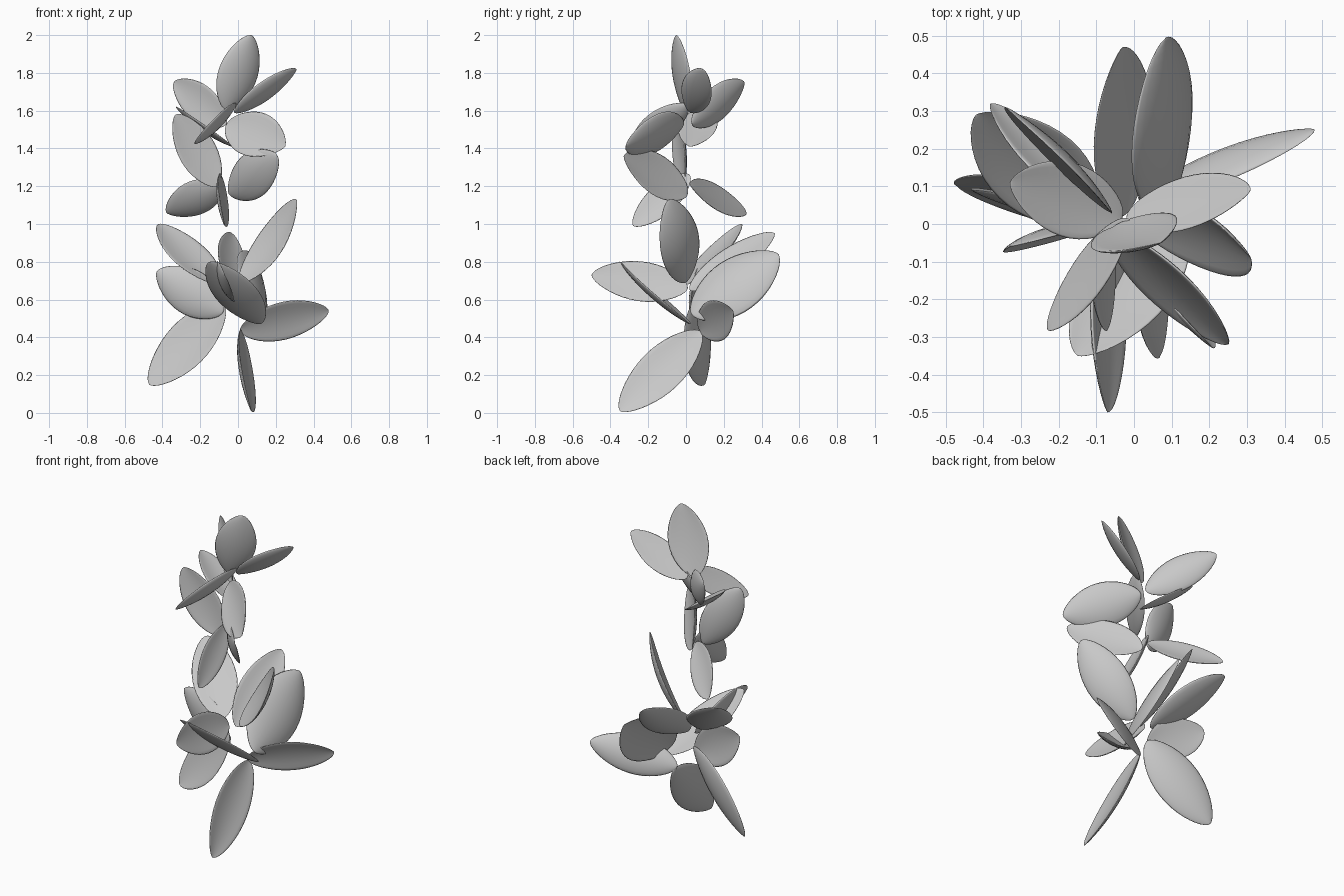
import bpy, bmesh, math
from mathutils import Vector

cube = bpy.data.objects.get("Cube")
if cube:
    bpy.data.objects.remove(cube, do_unlink=True)

# One plain grey for the whole plant
grey = bpy.data.materials.new("plain_grey")
grey.use_nodes = True
colour = (0.58, 0.58, 0.58, 1)
grey.diffuse_color = colour
grey.node_tree.nodes["Principled BSDF"].inputs["Base Color"].default_value = colour

STATIONS = 20
AROUND = 20


def leaf(name, base, tip, facing, width, bow=0.14):
    """Fleshy pointed leaf: a lens section swept from base to tip, cupped towards its facing."""
    base, tip, facing = Vector(base), Vector(tip), Vector(facing)
    length = (tip - base).length
    axis = (tip - base).normalized()
    normal = (facing - axis * facing.dot(axis)).normalized()
    side = axis.cross(normal)
    bm = bmesh.new()
    rings = []
    for i in range(1, STATIONS):
        t = (1 - math.cos(math.pi * i / STATIONS)) / 2
        swell = math.sin(math.pi * t ** 0.95) ** 0.6
        half = width / 2 * swell
        centre = base.lerp(tip, t) - normal * (bow * length * t * (1 - t))
        ring = []
        for k in range(AROUND):
            a = math.tau * k / AROUND
            across = math.cos(a)
            lift = 0.012 * swell * math.sin(a) + 0.2 * half * across ** 2
            ring.append(bm.verts.new(centre + side * half * across + normal * lift))
        rings.append(ring)
    for low, high in zip(rings, rings[1:]):
        for k in range(AROUND):
            j = (k + 1) % AROUND
            bm.faces.new((low[k], low[j], high[j], high[k]))
    # Close both ends to a point
    for ring, point in ((rings[0], base), (rings[-1], tip)):
        pole = bm.verts.new(point)
        for k in range(AROUND):
            bm.faces.new((ring[k], ring[(k + 1) % AROUND], pole))
    bmesh.ops.recalc_face_normals(bm, faces=bm.faces)
    mesh = bpy.data.meshes.new(name)
    bm.to_mesh(mesh)
    bm.free()
    for face in mesh.polygons:
        face.use_smooth = True
    mesh.materials.append(grey)
    obj = bpy.data.objects.new(name, mesh)
    bpy.context.collection.objects.link(obj)


# Crown cluster
leaf("crown_upright_leaf", base=(-.06, -.01, 1.6), tip=(.07, -.05, 2), facing=(-.4, .9, .15), width=.23)
leaf("crown_left_leaf", base=(-.02, .02, 1.59), tip=(.31, .09, 1.82), facing=(-.6, .55, .65), width=.18)
leaf("crown_front_left_leaf", base=(-.06, -.01, 1.53), tip=(.25, -.32, 1.41), facing=(-.5, -.7, .4), width=.25)
leaf("crown_back_right_leaf", base=(-.06, .03, 1.53), tip=(-.34, .31, 1.75), facing=(-.6, -.7, .1), width=.2)
leaf("crown_flat_right_leaf", base=(-.03, .02, 1.41), tip=(-.33, .11, 1.62), facing=(.6, 0, .8), width=.2)
leaf("crown_front_right_leaf", base=(-.01, .01, 1.63), tip=(-.23, -.28, 1.43), facing=(-.7, .2, .5), width=.16)

# Middle cluster
leaf("middle_upright_leaf", base=(-.11, -.01, 1.2), tip=(-.33, -.06, 1.58), facing=(.3, -.9, 0), width=.21)
leaf("middle_front_left_leaf", base=(-.05, .01, 1.16), tip=(.21, -.33, 1.36), facing=(.7, .7, .2), width=.24)
leaf("middle_back_right_leaf", base=(-.08, .02, 1.21), tip=(-.38, .32, 1.06), facing=(.5, .7, .5), width=.19)
leaf("middle_front_leaf", base=(-.09, .02, 1.26), tip=(-.07, -.28, .99), facing=(1, -.2, .3), width=.17)

# Lower cluster, rising leaves
leaf("lower_left_rising_leaf", base=(.01, 0, .69), tip=(.31, -.09, 1.13), facing=(-.7, -.6, .4), width=.25, bow=.32)
leaf("lower_right_rising_leaf", base=(-.11, .01, .68), tip=(-.42, .29, 1), facing=(.3, -.6, .8), width=.25)
leaf("lower_right_small_leaf", base=(-.08, .02, .53), tip=(-.43, .09, .75), facing=(.2, .9, 0), width=.24)
leaf("lower_front_broad_leaf", base=(.12, .02, .47), tip=(-.15, -.35, .8), facing=(.1, .7, .8), width=.24)
leaf("lower_front_long_leaf", base=(-.07, .01, .66), tip=(-.07, -.5, .73), facing=(.9, 0, .4), width=.23)
leaf("lower_back_narrow_leaf", base=(-.03, .02, .65), tip=(-.03, .47, .95), facing=(.7, -.4, .6), width=.22)
leaf("lower_back_broad_leaf", base=(.09, .03, .52), tip=(.08, .49, .84), facing=(-.9, .3, -.4), width=.33)

# Lower cluster, drooping leaves
leaf("lower_left_leaf", base=(.01, .07, .44), tip=(.48, .25, .54), facing=(.4, -.85, -.35), width=.22)
leaf("lower_front_drooping_leaf", base=(.02, .08, .43), tip=(.07, -.35, .01), facing=(1, -.2, .3), width=.25)
leaf("lower_right_drooping_leaf", base=(-.07, .03, .57), tip=(-.47, .1, .15), facing=(-.4, -.9, .3), width=.27)
